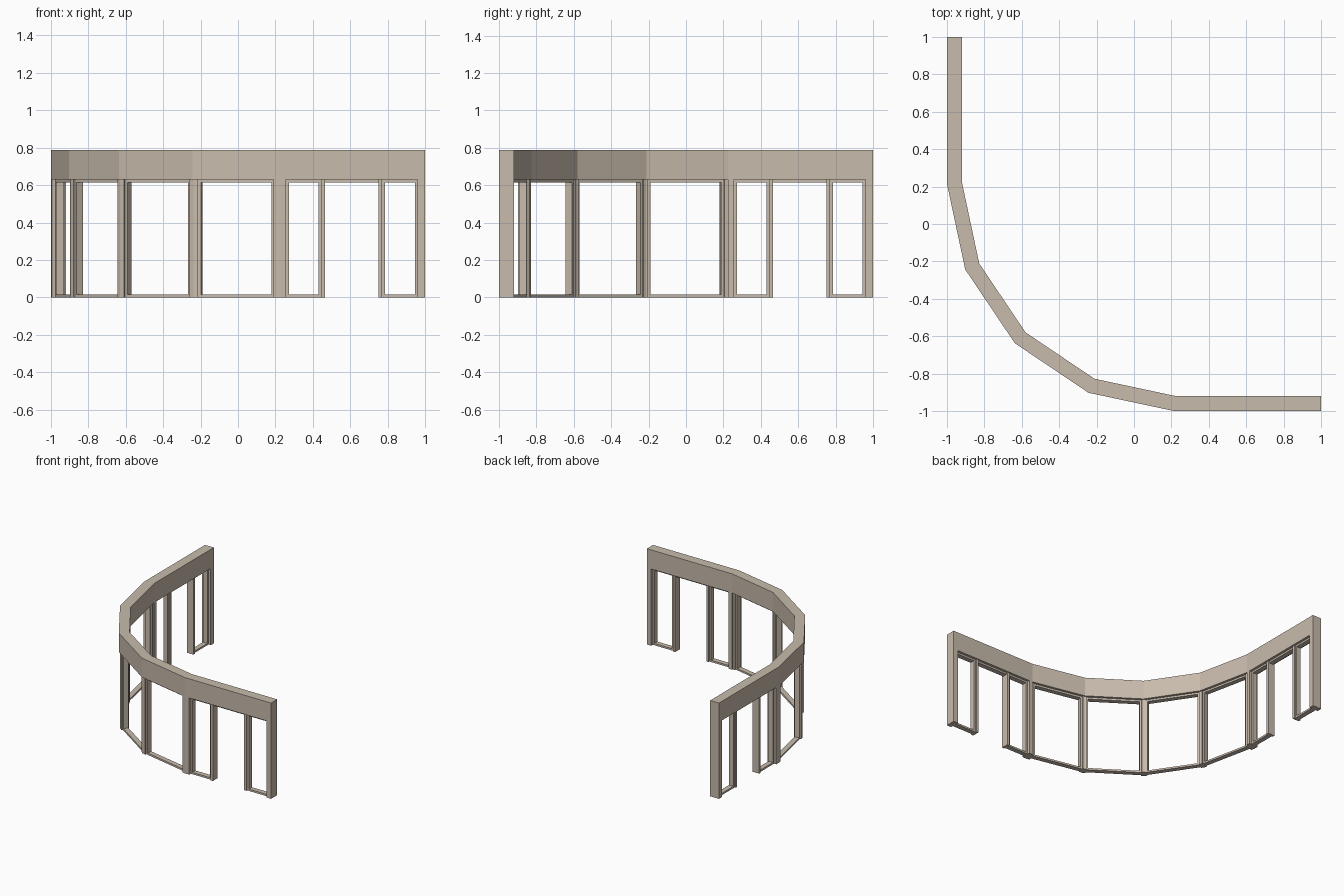
import bpy, bmesh
from mathutils import Vector

if "Cube" in bpy.data.objects:
    bpy.data.objects.remove(bpy.data.objects["Cube"])

T = 0.08                      # wall depth
Z0, Z1 = 0.63, 0.787          # fascia bottom and top
RAIL = 0.015                  # thin window frame size

mat = bpy.data.materials.new("warm_beige")
mat.diffuse_color = (0.58, 0.50, 0.415, 1)
mat.use_nodes = True
mat.node_tree.nodes["Principled BSDF"].inputs["Base Color"].default_value = mat.diffuse_color

# Outer wall line from back left, round the bend, to front right
half = [(-1, 1), (-1, 0.217), (-0.902, -0.243)]
pts = [Vector(p) for p in half + [(-0.637, -0.637)] + [(y, x) for x, y in reversed(half)]]
N = len(pts) - 1
dirs = [(pts[i + 1] - pts[i]).normalized() for i in range(N)]
norms = [Vector((-d.y, d.x)) for d in dirs]          # pointing indoors


def corner(i, d):
    """Mitred corner i of the wall line, moved indoors by d."""
    if i == 0:
        return pts[0] + norms[0] * d
    if i == N:
        return pts[N] + norms[N - 1] * d
    m = (norms[i - 1] + norms[i]).normalized()
    return pts[i] + m * (d / m.dot(norms[i]))


def make(name, bm):
    bmesh.ops.recalc_face_normals(bm, faces=bm.faces[:])
    me = bpy.data.meshes.new(name)
    bm.to_mesh(me)
    bm.free()
    me.materials.append(mat)
    ob = bpy.data.objects.new(name, me)
    bpy.context.collection.objects.link(ob)


def prism(bm, quad, z0, z1):
    lo = [bm.verts.new((p.x, p.y, z0)) for p in quad]
    hi = [bm.verts.new((p.x, p.y, z1)) for p in quad]
    bm.faces.new(lo)
    bm.faces.new(hi)
    for k in range(4):
        j = (k + 1) % 4
        bm.faces.new((lo[k], lo[j], hi[j], hi[k]))


def piece(bm, i, a, b, d0, d1, z0, z1):
    """Bar on wall i from distance a to b; None means the mitred end."""
    def at(s, d, end):
        return corner(end, d) if s is None else pts[i] + dirs[i] * s + norms[i] * d
    prism(bm, [at(a, d0, i), at(b, d0, i + 1), at(b, d1, i + 1), at(a, d1, i)], z0, z1)


def window(bm, i, a, b):
    """Thin frame filling the opening a..b of wall i."""
    d0, d1 = 0.02, 0.06
    piece(bm, i, a, a + RAIL, d0, d1, 0, Z0)
    piece(bm, i, b - RAIL, b, d0, d1, 0, Z0)
    piece(bm, i, a + RAIL, b - RAIL, d0, d1, 0, RAIL)
    piece(bm, i, a + RAIL, b - RAIL, d0, d1, Z0 - RAIL, Z0)


# Fascia beam swept along the whole wall
bm = bmesh.new()
rings = []
for i in range(N + 1):
    o, n = corner(i, 0), corner(i, T)
    rings.append([bm.verts.new((p.x, p.y, z)) for p, z in
                  ((o, Z0), (n, Z0), (n, Z1), (o, Z1))])
for r, q in zip(rings, rings[1:]):
    for k in range(4):
        j = (k + 1) % 4
        bm.faces.new((r[k], r[j], q[j], q[k]))
bm.faces.new(rings[0])
bm.faces.new(rings[-1])
make("fascia_beam", bm)

for i in range(N):
    L = (pts[i + 1] - pts[i]).length
    posts, frames = bmesh.new(), bmesh.new()
    if i in (0, N - 1):
        # Straight wing: end posts, two sidelights and a door opening
        flip = i == N - 1

        def span(a, b):
            return (L - b, L - a) if flip else (a, b)
        e = 0.04
        piece(posts, i, None, e, 0, T, 0, Z0)
        piece(posts, i, L - e, None, 0, T, 0, Z0)
        for a, b in ((0.23, 0.25), (0.535, 0.555)):
            piece(posts, i, *span(a, b), 0.01, 0.07, 0, Z0)
        window(frames, i, *span(e, 0.23))
        window(frames, i, *span(0.555, L - e))
        piece(frames, i, *span(0.25, 0.535), 0.02, 0.06, Z0 - RAIL, Z0)
        make("wing_posts", posts)
        make("sidelight_frames", frames)
    else:
        # Bend: one large window between mitred corner posts
        w = 0.027
        near, far = (0 if i == 1 else 0.01), (0 if i == N - 2 else 0.01)
        piece(posts, i, None, w, near, T - 0.01, 0, Z0)
        piece(posts, i, L - w, None, far, T - 0.01, 0, Z0)
        window(frames, i, w, L - w)
        make("corner_posts", posts)
        make("window_frame", frames)
